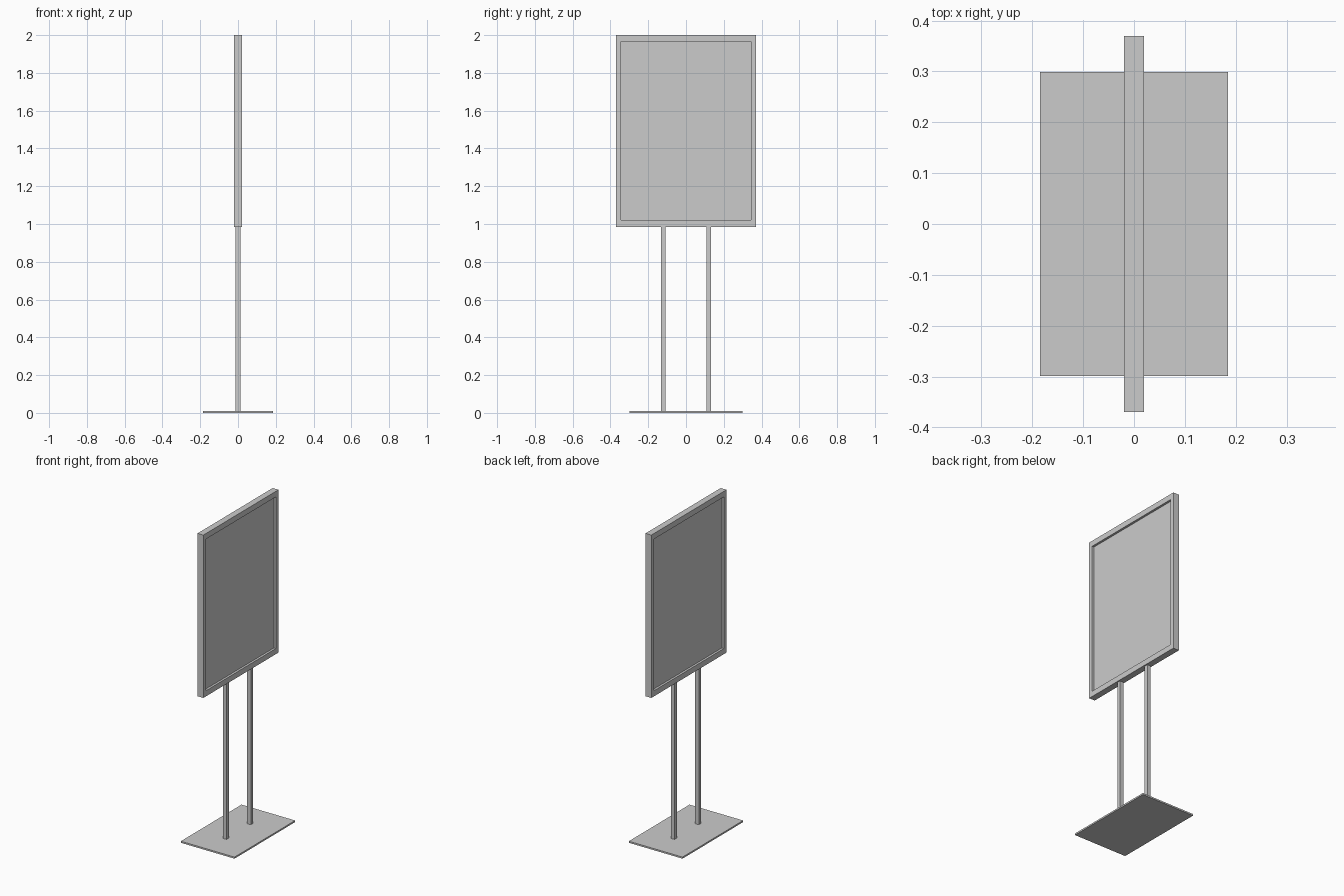
import bpy, bmesh
from mathutils import Matrix, Vector

if "Cube" in bpy.data.objects:
    bpy.data.objects.remove(bpy.data.objects["Cube"])


def box(name, center, size):
    bm = bmesh.new()
    bmesh.ops.create_cube(bm, size=1, matrix=Matrix.Translation(center) @ Matrix.Diagonal((*size, 1)))
    return finish(name, bm)


def finish(name, bm):
    mesh = bpy.data.meshes.new(name)
    bm.to_mesh(mesh)
    bm.free()
    obj = bpy.data.objects.new(name, mesh)
    bpy.context.collection.objects.link(obj)
    return obj


def rect(half_y, z0, z1, x):
    return [Vector((x, y, z)) for y, z in
            ((-half_y, z0), (half_y, z0), (half_y, z1), (-half_y, z1))]


# Base plate
box("base_plate", (0, 0, 0.005), (0.37, 0.597, 0.01))

# Two upright posts
for side, y in (("left", -0.12), ("right", 0.12)):
    box(f"{side}_post", (0, y, 0.4975), (0.025, 0.023, 0.979))

# Rectangular frame: four loops bridged into a closed ring
bm = bmesh.new()
loops = [[bm.verts.new(p) for p in rect(*r)] for r in (
    (0.37, 0.985, 2.0, 0.02), (0.345, 1.02, 1.965, 0.02),
    (0.345, 1.02, 1.965, -0.02), (0.37, 0.985, 2.0, -0.02))]
for a, b in zip(loops, loops[1:] + loops[:1]):
    for i in range(4):
        j = (i + 1) % 4
        bm.faces.new((a[i], a[j], b[j], b[i]))
bmesh.ops.recalc_face_normals(bm, faces=bm.faces)
finish("sign_frame", bm)

# Display panel, recessed on both faces
box("display_panel", (0, 0, 1.4925), (0.012, 0.69, 0.945))
